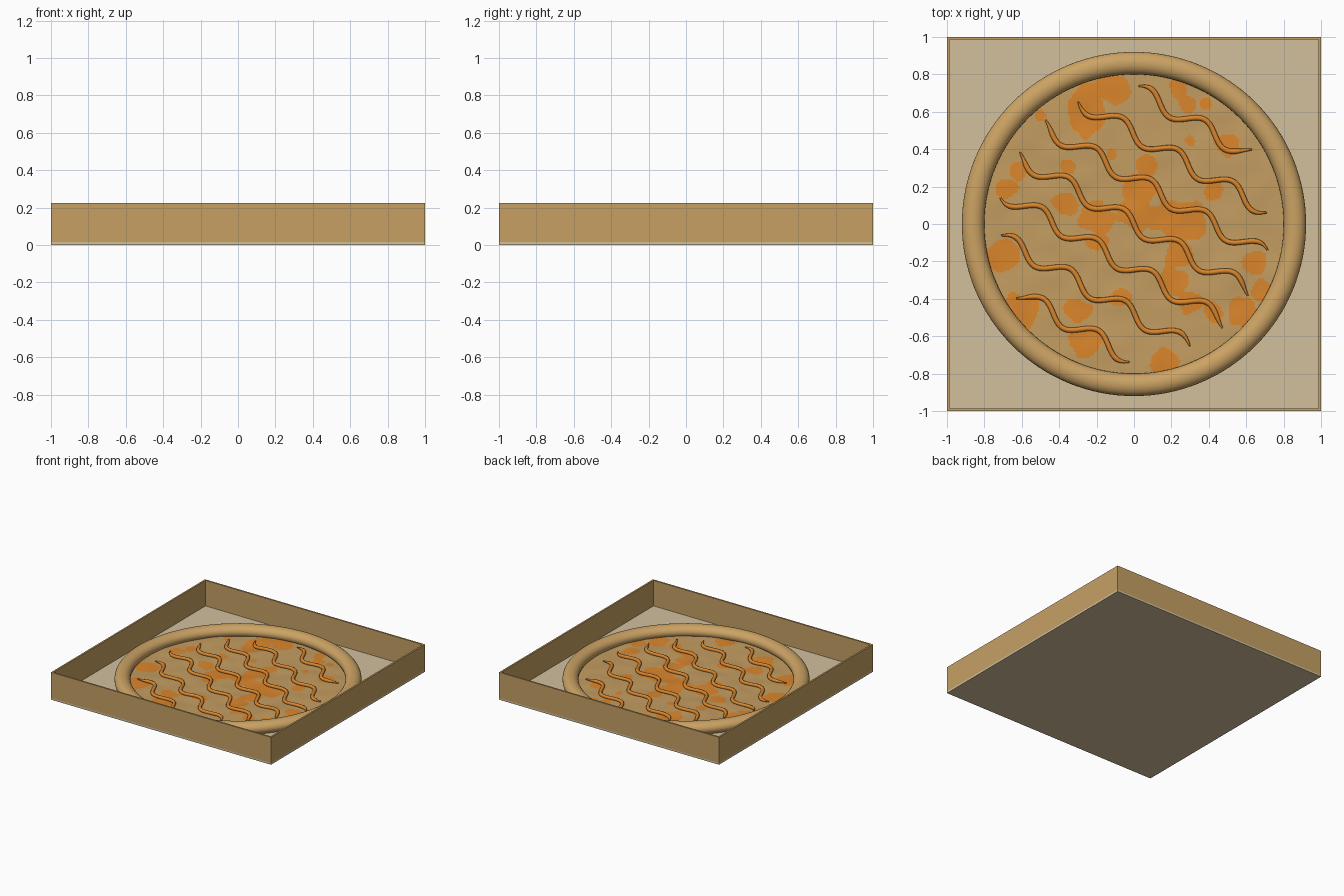
import bpy
import bmesh
import math
from mathutils import Vector, noise

cube = bpy.data.objects.get("Cube")
if cube:
    bpy.data.objects.remove(cube, do_unlink=True)


def srgb_to_linear(c):
    c /= 255
    return c / 12.92 if c < 0.04 else ((c + 0.055) / 1.055) ** 2.4


def make_material(name, *rgb):
    mat = bpy.data.materials.new(name)
    mat.use_nodes = True
    colour = [srgb_to_linear(c) for c in rgb] + [1]
    mat.diffuse_color = colour
    shader = next(n for n in mat.node_tree.nodes if n.type == 'BSDF_PRINCIPLED')
    shader.inputs["Base Color"].default_value = colour
    return mat


cardboard = make_material("cardboard brown", 199, 160, 100)
liner = make_material("pale cardboard", 210, 192, 158)
crust_tan = make_material("baked crust tan", 204, 163, 100)
dough_tan = make_material("dough tan", 196, 157, 97)
sauce = make_material("orange sauce", 219, 134, 44)

WALL = 0.014
FLOOR = 0.015
HEIGHT = 0.225
DOUGH_Z = 0.03


def add_box(name, centre, size, mat):
    bpy.ops.mesh.primitive_cube_add(size=1, location=centre)
    obj = bpy.context.object
    obj.name = name
    obj.scale = size
    bpy.ops.object.transform_apply(location=False, rotation=False, scale=True)
    obj.data.materials.append(mat)
    return obj


# Tray: base plate and four upright walls
add_box("tray_base", (0, 0, FLOOR / 2), (2, 2, FLOOR), liner)
wall_mid = (FLOOR + HEIGHT) / 2
wall_height = HEIGHT - FLOOR
offset = 1 - WALL / 2
for side, label in ((-1, "front"), (1, "back")):
    add_box(label + "_wall", (0, side * offset, wall_mid), (2, WALL, wall_height), cardboard)
for side, label in ((-1, "right"), (1, "left")):
    add_box(label + "_wall", (side * offset, 0, wall_mid),
            (WALL, 2 - 2 * WALL, wall_height), cardboard)

# Crust: slightly flattened ring
bpy.ops.mesh.primitive_torus_add(major_radius=0.86, minor_radius=0.06,
                                 major_segments=128, minor_segments=24,
                                 location=(0, 0, 0.055))
crust = bpy.context.object
crust.name = "crust_ring"
crust.scale.z = 0.83
bpy.ops.object.transform_apply(location=False, rotation=False, scale=True)
crust.data.materials.append(crust_tan)
bpy.ops.object.shade_smooth()

# Sauce patches: x, y and radius of each blob
PATCHES = [
    (-.25, .66, .1), (-.12, .72, .09), (-.25, .53, .08), (.24, .72, .05),
    (.29, .63, .05), (.38, .64, .03), (.5, .43, .06), (-.5, .58, .03),
    (.3, .44, .03), (-.36, .31, .04), (-.62, .28, .05), (-.68, .19, .06),
    (-.12, .37, .03), (.07, .31, .06), (.03, .18, .09), (-.36, .1, .07),
    (-.2, .03, .09), (0, .05, .09), (.17, .03, .1), (.3, .02, .1),
    (-.2, -.1, .06), (.24, -.16, .08), (.22, -.3, .07), (.3, -.42, .06),
    (.64, -.2, .07), (-.7, -.17, .09), (-.6, -.46, .1), (-.3, -.46, .07),
    (-.26, -.64, .08), (-.07, -.39, .05), (.17, -.74, .08), (.42, -.47, .05),
    (.58, -.47, .08), (.68, -.35, .06), (.43, .17, .05),
]


def in_patch(p):
    wobble = 1 + 0.5 * noise.noise(Vector((p.x, p.y, 0)) * 11)
    return any(math.hypot(p.x - x, p.y - y) < r * wobble for x, y, r in PATCHES)


def dough_height(x, y):
    return DOUGH_Z + 0.006 * noise.noise(Vector((x, y, 0.5)) * 7)


# Dough: gently bumpy disc with sauce-coloured faces
bm = bmesh.new()
bmesh.ops.create_grid(bm, x_segments=160, y_segments=160, size=0.83)
outside = [f for f in bm.faces if f.calc_center_median().length > 0.82]
bmesh.ops.delete(bm, geom=outside, context='FACES')
for f in bm.faces:
    f.material_index = int(in_patch(f.calc_center_median()))
    f.smooth = True
for v in bm.verts:
    v.co.z = dough_height(v.co.x, v.co.y)
mesh = bpy.data.meshes.new("dough_disc")
bm.to_mesh(mesh)
bm.free()
mesh.materials.append(dough_tan)
mesh.materials.append(sauce)
bpy.context.collection.objects.link(bpy.data.objects.new("dough_disc", mesh))


# Drizzle: parallel wavy strands, tapered at both ends
def add_strand(row, steps=90):
    curve = bpy.data.curves.new("sauce_strand", 'CURVE')
    curve.dimensions = '3D'
    curve.bevel_depth = 0.014
    curve.bevel_resolution = 2
    curve.use_fill_caps = True
    spline = curve.splines.new('POLY')
    spline.points.add(steps)
    middle = row * 0.21
    half = math.sqrt(0.72 ** 2 - middle ** 2)
    tilt = math.radians(-30)
    for i, point in enumerate(spline.points):
        t = 2 * i / steps - 1
        u = t * half
        v = middle - 0.042 * math.sin(math.tau * (u - 0.045 * row) / 0.34)
        x = u * math.cos(tilt) - v * math.sin(tilt)
        y = u * math.sin(tilt) + v * math.cos(tilt)
        point.co = (x, y, dough_height(x, y) + 0.008, 1)
        point.radius = min(1, 0.3 + (1 - abs(t)) * half / 0.1)
    obj = bpy.data.objects.new("sauce_strand", curve)
    bpy.context.collection.objects.link(obj)
    curve.materials.append(sauce)
    bpy.ops.object.select_all(action='DESELECT')
    obj.select_set(True)
    bpy.context.view_layer.objects.active = obj
    bpy.ops.object.convert(target='MESH')
    bpy.ops.object.shade_smooth()


for row in range(-3, 4):
    add_strand(row)
